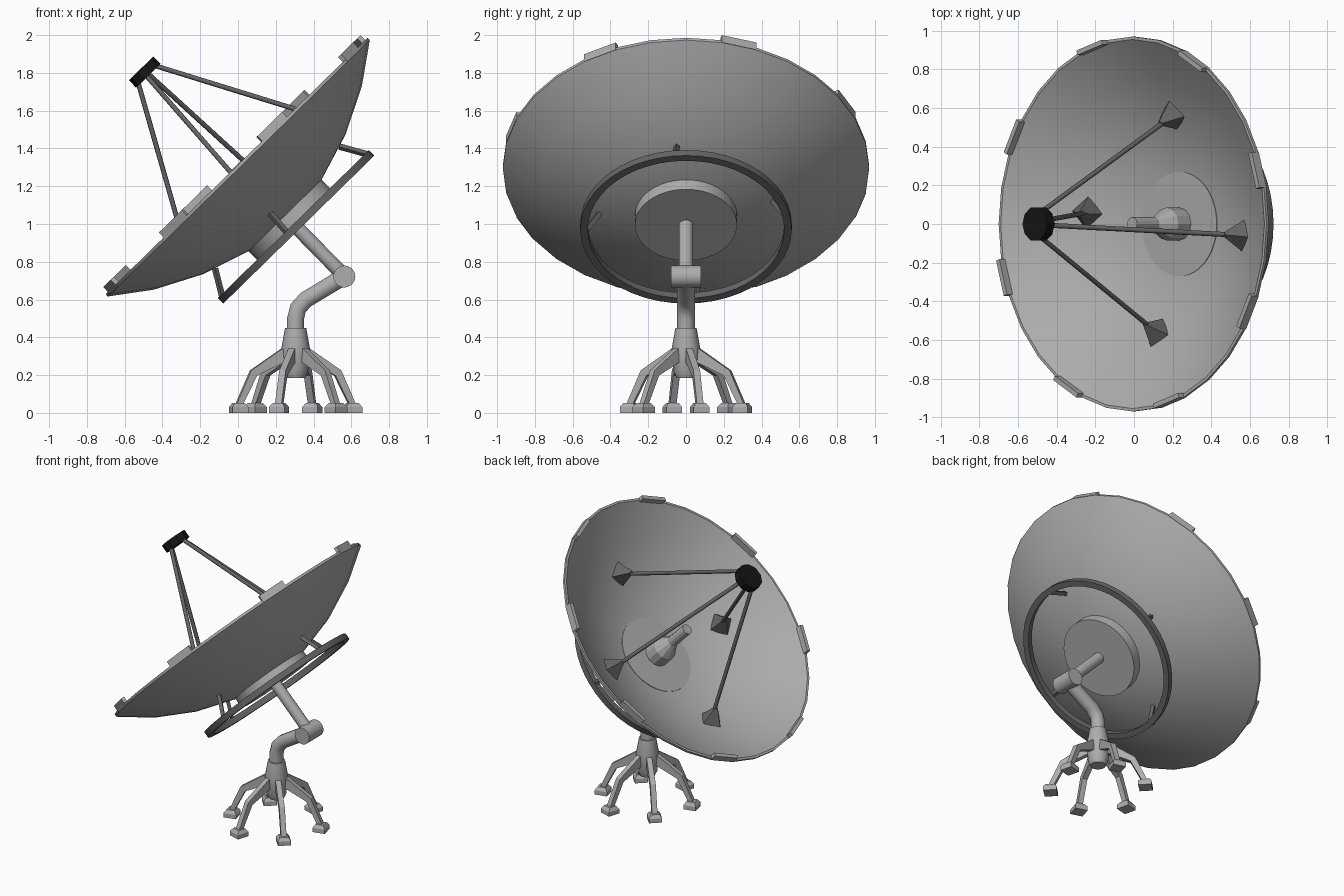
import bpy, bmesh, math
from mathutils import Matrix, Vector

if "Cube" in bpy.data.objects:
    bpy.data.objects.remove(bpy.data.objects["Cube"])

# Dish frame: local z = dish axis, origin = centre of the rim
DISH = Matrix.Translation((-0.02, 0, 1.32)) @ Matrix.Rotation(math.radians(-44.4), 4, 'Y')
BASE = Matrix.Translation((0.305, 0, 0))


def material(name, v):
    m = bpy.data.materials.new(name)
    m.diffuse_color = (v, v, v, 1)
    m.use_nodes = True
    m.node_tree.nodes["Principled BSDF"].inputs["Base Color"].default_value = m.diffuse_color
    return m


BLACK = material("black", 0.008)
DARK = material("dark_grey", 0.13)
GREY = material("mid_grey", 0.42)


def finish(name, bm, matrix=Matrix(), mat=None, smooth=35):
    bmesh.ops.remove_doubles(bm, verts=bm.verts, dist=1e-5)
    bmesh.ops.recalc_face_normals(bm, faces=bm.faces)
    for f in bm.faces:
        f.smooth = smooth > 0
    for e in bm.edges:
        e.smooth = e.calc_face_angle(0) < math.radians(smooth)
    me = bpy.data.meshes.new(name)
    bm.to_mesh(me)
    bm.free()
    me.transform(matrix)
    ob = bpy.data.objects.new(name, me)
    bpy.context.collection.objects.link(ob)
    me.materials.append(mat or GREY)
    return ob


def lathe(name, profile, n, matrix, mat=None, smooth=35):
    """Spin an (r, z) profile round z; r = 0 closes an end."""
    bm = bmesh.new()
    rings = [[bm.verts.new((r * math.cos(2 * math.pi * i / n), r * math.sin(2 * math.pi * i / n), z))
              for i in range(n)] if r else [bm.verts.new((0, 0, z))] for r, z in profile]
    for a, b in zip(rings, rings[1:] + rings[:1]):
        for i in range(n):
            j = (i + 1) % n
            q = [a[i % len(a)], a[j % len(a)], b[j % len(b)], b[i % len(b)]]
            q = list(dict.fromkeys(q))
            if len(q) > 2:
                bm.faces.new(q)
    return finish(name, bm, matrix, mat, smooth)


def prism(name, pts, width, matrix, mat=None):
    """Extrude an (x, z) outline along y."""
    bm = bmesh.new()
    f = bm.faces.new([bm.verts.new((x, -width / 2, z)) for x, z in pts])
    ext = bmesh.ops.extrude_face_region(bm, geom=[f])['geom']
    bmesh.ops.translate(bm, vec=(0, width, 0), verts=[v for v in ext if isinstance(v, bmesh.types.BMVert)])
    if not any(len(g.verts) == len(pts) and g.calc_center_median().y < 0 for g in bm.faces):
        bm.faces.new([v for v in bm.verts if v.co.y < 0])
    return finish(name, bm, matrix, mat, 0)


def rod(name, p, q, r, n, matrix=Matrix(), mat=None, r2=None):
    """Cylinder or tapered rod from p to q."""
    p, q = Vector(p), Vector(q)
    d = q - p
    m = matrix @ Matrix.Translation(p) @ d.to_track_quat('Z', 'Y').to_matrix().to_4x4()
    return lathe(name, [(0, 0), (r, 0), (r2 or r, d.length), (0, d.length)],
                 n, m, mat, 50 if n > 4 else 0)


def spin(deg):
    return Matrix.Rotation(math.radians(deg), 4, 'Z')


# Reflector bowl, hub and inner plate
lathe("dish", [(0, -0.40), (0.27, -0.385), (0.53, -0.302), (0.77, -0.18), (0.97, -0.035), (0.97, -0.018),
               (0.955, -0.018), (0.76, -0.158), (0.53, -0.282), (0.27, -0.368), (0, -0.375)], 32, DISH)
lathe("rear_hub", [(0, -0.455), (0.27, -0.455), (0.27, -0.38), (0, -0.38)], 48, DISH)
lathe("inner_plate", [(0, -0.37), (0.27, -0.37), (0.27, -0.364), (0, -0.364)], 48, DISH)

# Eight raised clamps, each flush with one side of the 32-sided rim
half = math.pi / 32
for i in range(8):
    y = 0.972 * math.sin(half)
    x = 0.972 * math.cos(half)
    prism("rim_clamp", [(x - 0.025, -0.03), (x, -0.035), (x, 0.018), (x - 0.025, 0.018)],
          2 * y, DISH @ spin(16.875 + 45 * i))

# Rear ring
lathe("rear_ring", [(0.52, -0.489), (0.56, -0.489), (0.56, -0.448), (0.52, -0.448)], 48, DISH, DARK)

# Ring brackets, feed struts and their pyramid feet
for i in range(4):
    m = DISH @ spin(-6 + 90 * i)
    rod("ring_bracket", (0.545, 0, -0.465), (0.463, 0, -0.325), 0.017, 4, m, DARK)
    rod("feed_strut", (0.065, 0, 0.66), (0.555, 0, -0.24), 0.013, 8, m, DARK)
    rod("strut_foot", (0.57, 0, -0.262), (0.525, 0, -0.165), 0.085, 4, m, DARK, 0.014)

# Feed receiver and central horn
lathe("feed_receiver", [(0, 0.65), (0.09, 0.65), (0.09, 0.705), (0, 0.705)], 10, DISH, BLACK, 0)
lathe("horn", [(0, -0.37), (0.085, -0.37), (0.085, -0.27), (0.036, -0.18), (0.036, -0.015), (0, -0.015)],
      12, DISH, None, 25)

# Support arm, elbow joint and bent neck
rod("support_arm", (0, 0, -0.45), (0, 0, -0.83), 0.038, 16, DISH)
rod("elbow_joint", (0.563, -0.08, 0.722), (0.563, 0.08, 0.722), 0.058, 24)
cu = bpy.data.curves.new("neck_path", 'CURVE')
cu.dimensions = '3D'
cu.bevel_depth = 0.047
cu.bevel_resolution = 3
cu.use_fill_caps = True
cu.materials.append(GREY)
sp = cu.splines.new('POLY')
path = [(0.555, 0.718), (0.36, 0.6), (0.318, 0.555), (0.305, 0.50), (0.305, 0.42)]
sp.points.add(len(path) - 1)
for pt, (x, z) in zip(sp.points, path):
    pt.co = (x, 0, z, 1)
bpy.context.collection.objects.link(bpy.data.objects.new("neck", cu))

# Pedestal body
lathe("pedestal", [(0, 0.185), (0.05, 0.185), (0.066, 0.22), (0.076, 0.34), (0.056, 0.45), (0, 0.45)], 16, BASE)

# Six bent legs with tapered feet
for i in range(6):
    m = BASE @ spin(13.5 + 60 * i)
    prism("leg", [(0.04, 0.345), (0.075, 0.34), (0.245, 0.225), (0.325, 0.045), (0.29, 0.045),
                  (0.213, 0.198), (0.06, 0.27)], 0.036, m)
    s = math.sqrt(2)
    lathe("foot", [(0, 0), (0.043 * s, 0), (0.043 * s, 0.03), (0.028 * s, 0.052), (0, 0.052)], 4,
          m @ Matrix.Translation((0.31, 0, 0)) @ spin(45), None, 0)
